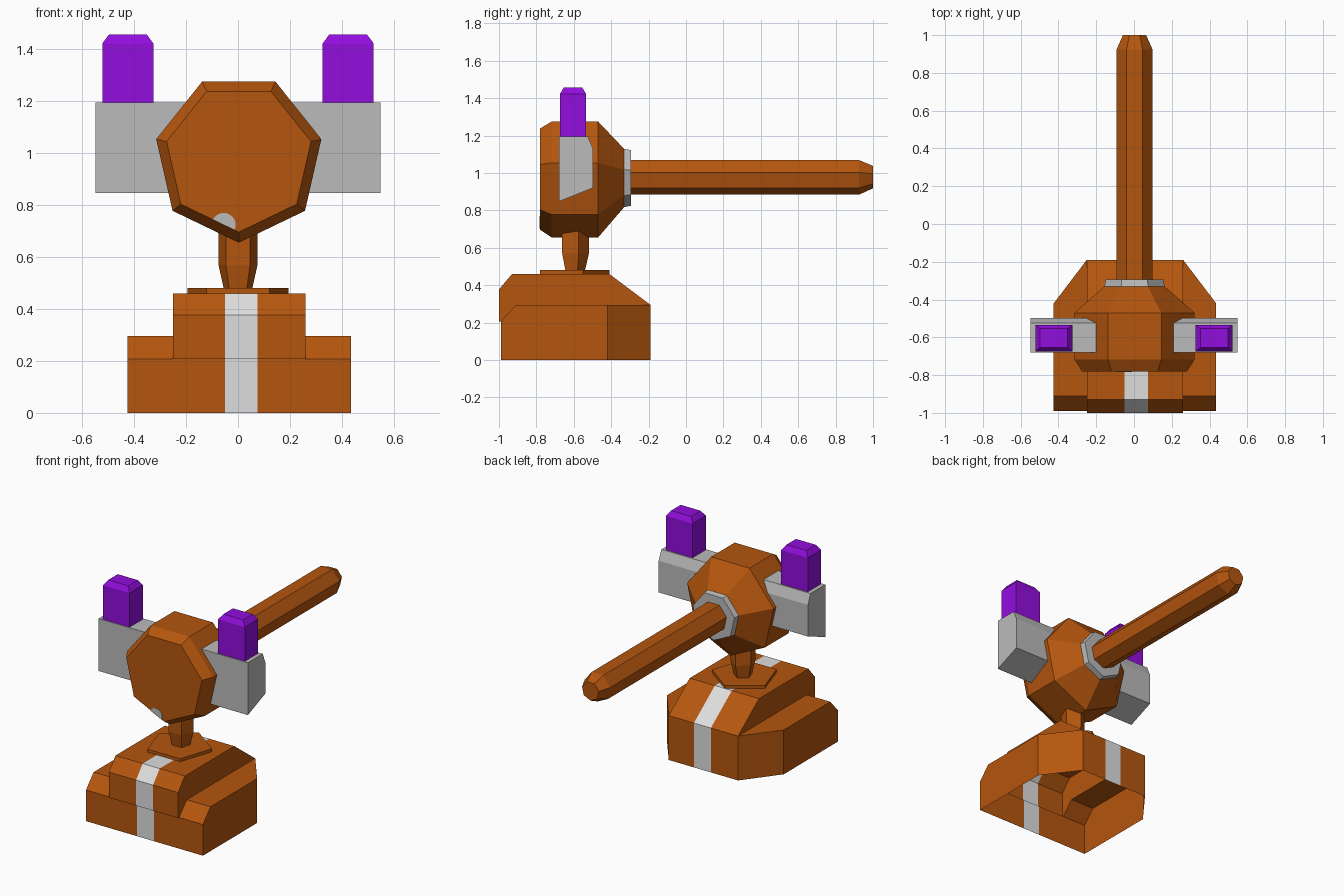
import bpy, bmesh, math
from mathutils import Vector

if "Cube" in bpy.data.objects:
    bpy.data.objects.remove(bpy.data.objects["Cube"])


def lin(c):
    c /= 255
    return c / 12.92 if c <= 0.04045 else ((c + 0.055) / 1.055) ** 2.4


def material(name, r, g, b):
    m = bpy.data.materials.new(name)
    m.diffuse_color = (lin(r), lin(g), lin(b), 1)
    m.use_nodes = True
    m.node_tree.nodes["Principled BSDF"].inputs["Base Color"].default_value = m.diffuse_color
    return m


ORANGE = material("burnt_orange", 181, 86, 14)
LIGHT = material("light_grey", 222, 222, 222)
GREY = material("mid_grey", 187, 187, 187)
PURPLE = material("purple", 147, 14, 222)


def finish(name, bm, *mats):
    bmesh.ops.remove_doubles(bm, verts=bm.verts, dist=0.0005)
    bmesh.ops.recalc_face_normals(bm, faces=bm.faces)
    me = bpy.data.meshes.new(name)
    bm.to_mesh(me)
    bm.free()
    for m in mats:
        me.materials.append(m)
    ob = bpy.data.objects.new(name, me)
    bpy.context.collection.objects.link(ob)
    return ob


def poly(bm, pts, mat=0):
    f = bm.faces.new([bm.verts.new(p) for p in pts])
    f.material_index = mat


def skin(name, rings, mat):
    """Closed solid through a list of equal-length rings of points."""
    bm = bmesh.new()
    vs = [[bm.verts.new(p) for p in ring] for ring in rings]
    n = len(vs[0])
    for a, b in zip(vs, vs[1:]):
        for i in range(n):
            bm.faces.new((a[i], a[(i + 1) % n], b[(i + 1) % n], b[i]))
    bm.faces.new(vs[0])
    bm.faces.new(vs[-1])
    return finish(name, bm, mat)


def loft(name, sides, start, centre, sections, axis, mat):
    """Regular polygon sections (position, radius) along the y or z axis."""
    rings = []
    for t, r in sections:
        ring = []
        for i in range(sides):
            a = math.radians(start) + math.tau * i / sides
            u, v = centre[0] + r * math.cos(a), centre[1] + r * math.sin(a)
            ring.append((u, t, v) if axis == "y" else (u, v, t))
        rings.append(ring)
    return skin(name, rings, mat)


# Base: one shell, open underneath, with a light stripe running front to back
X0, IN, OUT = 0.005, 0.255, 0.43
bm = bmesh.new()
path = [(-0.99, 0), (-0.99, 0.207), (-1.0, 0.207), (-1.0, 0.377), (-0.93, 0.46),
        (-0.41, 0.46), (-0.19, 0.295), (-0.19, 0)]
cuts = [X0 - IN, -0.05, 0.075, X0 + IN]
for k in range(3):
    a, b = cuts[k], cuts[k + 1]
    for (y1, z1), (y2, z2) in zip(path, path[1:]):
        poly(bm, [(a, y1, z1), (b, y1, z1), (b, y2, z2), (a, y2, z2)], 1 if k == 1 else 0)
for s in (-1, 1):
    i, o = X0 + s * IN, X0 + s * OUT
    # cheek of the raised middle
    poly(bm, [(i, y, z) for y, z in path[1:7] + [(-0.91, 0.295)]])
    # low side step: front, bevel, top, side, slanted back corner
    poly(bm, [(i, -0.99, 0), (o, -0.99, 0), (o, -0.99, 0.207), (i, -0.99, 0.207)])
    poly(bm, [(i, -0.99, 0.207), (o, -0.99, 0.207), (o, -0.91, 0.295), (i, -0.91, 0.295)])
    poly(bm, [(i, -0.91, 0.295), (o, -0.91, 0.295), (o, -0.42, 0.295), (i, -0.19, 0.295)])
    poly(bm, [(o, -0.99, 0), (o, -0.99, 0.207), (o, -0.91, 0.295), (o, -0.42, 0.295), (o, -0.42, 0)])
    poly(bm, [(o, -0.42, 0), (o, -0.42, 0.295), (i, -0.19, 0.295), (i, -0.19, 0)])
finish("base", bm, ORANGE, LIGHT)

# Five-sided swivel plate and neck
loft("swivel_plate", 5, 90, (0, -0.614), [(0.455, 0.205), (0.48, 0.205)], "z", ORANGE)
loft("neck", 5, 90, (0, -0.598), [(0.475, 0.057), (0.57, 0.079), (0.74, 0.079)], "z", ORANGE)

# Seven-sided head, collar and barrel
C = (0.003, 0.981)
loft("head", 7, -90, C, [(-0.78, 0.285), (-0.718, 0.326), (-0.47, 0.326), (-0.33, 0.163)], "y", ORANGE)
loft("barrel_collar", 7, -90, C, [(-0.332, 0.164), (-0.295, 0.157)], "y", GREY)
loft("barrel", 7, -90, C, [(-0.31, 0.0973), (0.925, 0.0973), (1.0, 0.063)], "y", ORANGE)

# Half-round spot on the lower front edge of the head
along, up = Vector((0.901, 0, -0.434)), Vector((0.434, 0, 0.901))
mid = Vector((-0.055, -0.779, 0.724))
arc = [mid + 0.046 * (math.cos(math.pi * i / 10) * along + math.sin(math.pi * i / 10) * up)
       for i in range(11)]
skin("front_spot", [arc, [p + Vector((0, -0.004, 0)) for p in arc]], GREY)

# Side pods with purple caps
pod = [(-0.68, 1.195), (-0.525, 1.195), (-0.497, 1.13), (-0.497, 0.92), (-0.68, 0.847)]
for s, side in ((-1, "left"), (1, "right")):
    skin(side + "_pod", [[(s * x, y, z) for y, z in pod] for x in (0.17, 0.549)], GREY)
    rings = []
    for z, d in ((1.19, 0), (1.422, 0), (1.456, 0.025)):
        hx, hy = 0.098 - d, 0.07 - d * 0.8
        rings.append([(s * 0.424 + u * hx, -0.604 + v * hy, z)
                      for u, v in ((-1, -1), (1, -1), (1, 1), (-1, 1))])
    skin(side + "_cap", rings, PURPLE)
